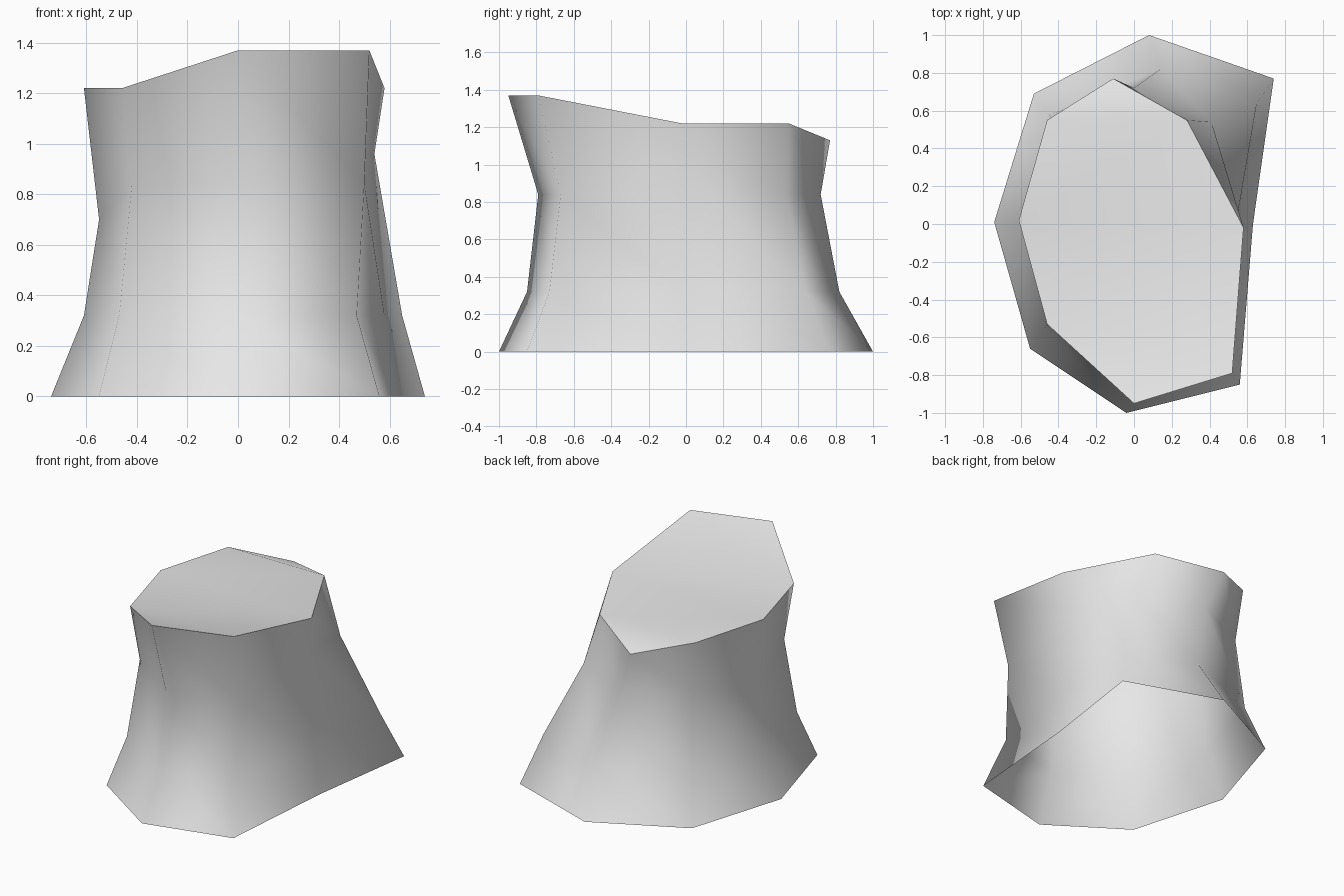
import bpy
import bmesh

default_cube = bpy.data.objects.get("Cube")
if default_cube:
    bpy.data.objects.remove(default_cube, do_unlink=True)


def flat_material(name, colour):
    material = bpy.data.materials.new(name)
    material.use_nodes = True
    material.diffuse_color = colour
    shader = material.node_tree.nodes["Principled BSDF"]
    shader.inputs["Base Color"].default_value = colour
    return material


def bridge(bm, lower, upper):
    """Join two rings (clockwise from above) with smooth, twisted panels."""
    count = len(lower)
    for i in range(count):
        j = (i + 1) % count
        for corners in ((lower[j], lower[i], upper[j]),
                        (lower[i], upper[i], upper[j])):
            bm.faces.new(corners).smooth = True


# Ring outlines, clockwise from the back
base_outline = [(.08, 1), (.74, .77), (.63, 0), (.56, -.85),
                (-.04, -1), (-.55, -.66), (-.74, .01), (-.53, .69)]
flare_outline = [(.14, .82), (.65, .64), (.58, 0), (.47, -.73),
                 (-.02, -.85), (-.47, -.55), (-.61, .01), (-.45, .58)]
waist_outline = [(0, .72), (.41, .54), (.54, 0), (.5, -.67),
                 (0, -.79), (-.42, -.48), (-.55, .01), (-.42, .52)]
rim_outline = [(-.11, .77), (.28, .55), (.58, -.02), (.52, -.79),
               (0, -.95), (-.46, -.53), (-.61, .02), (-.46, .55)]


def base_height(x, y):
    return 0


def flare_height(x, y):
    return .32


# The waist dips on one side and rises on the other
def waist_height(x, y):
    if abs(y) > .1:
        return .84
    return .96 if x > 0 else .7


# The cut is raised at the front and lowered at the back
def rim_height(x, y):
    if y < -.7:
        return 1.37
    return 1.13 if y > .7 else 1.22


layers = [(base_outline, base_height), (flare_outline, flare_height),
          (waist_outline, waist_height), (rim_outline, rim_height)]

# Trunk walls, open underneath
bm = bmesh.new()
rings = [[bm.verts.new((x, y, height(x, y))) for x, y in outline]
         for outline, height in layers]
for lower, upper in zip(rings, rings[1:]):
    bridge(bm, lower, upper)

# Cut top with a crisp rim
cut_top = bm.faces.new(list(reversed(rings[-1])))
cut_top.smooth = True
for edge in cut_top.edges:
    edge.smooth = False
bmesh.ops.triangulate(bm, faces=[cut_top])

mesh = bpy.data.meshes.new("tree_stump")
bm.to_mesh(mesh)
bm.free()
mesh.materials.append(flat_material("light grey", (.8, .8, .8, 1)))
stump = bpy.data.objects.new("tree_stump", mesh)
bpy.context.collection.objects.link(stump)
